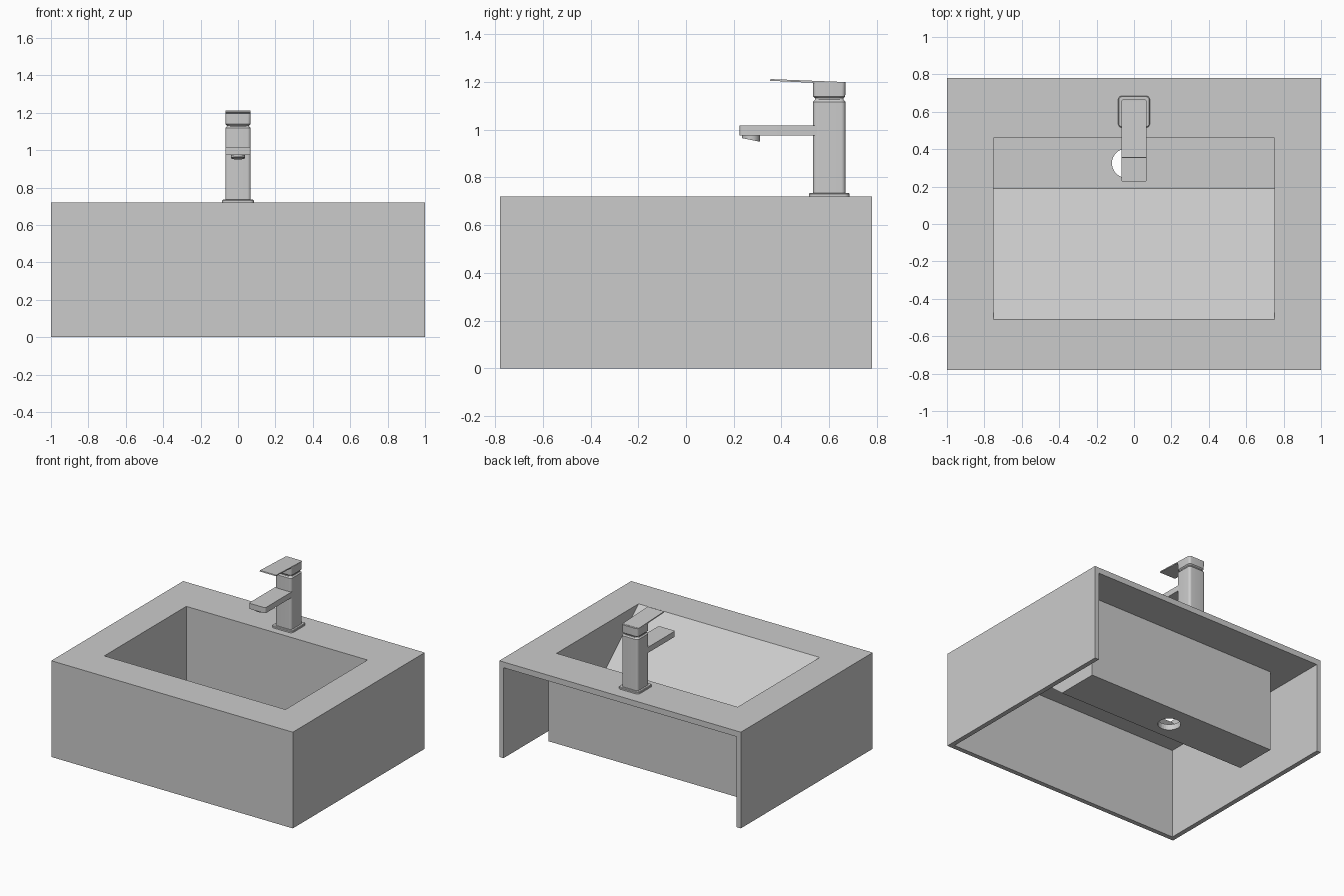
import bpy, bmesh
from math import cos, sin, pi, radians

if "Cube" in bpy.data.objects:
    bpy.data.objects.remove(bpy.data.objects["Cube"])


def make_object(name, rings, smooth=False):
    """Skin a stack of equal-length closed rings and cap both ends."""
    bm = bmesh.new()
    loops = [[bm.verts.new(p) for p in ring] for ring in rings]
    n = len(loops[0])
    for a, b in zip(loops, loops[1:]):
        for i in range(n):
            j = (i + 1) % n
            bm.faces.new((a[i], a[j], b[j], b[i]))
    bm.faces.new(loops[0][::-1])
    bm.faces.new(loops[-1])
    bmesh.ops.recalc_face_normals(bm, faces=bm.faces)
    mesh = bpy.data.meshes.new(name)
    bm.to_mesh(mesh)
    bm.free()
    ob = bpy.data.objects.new(name, mesh)
    bpy.context.collection.objects.link(ob)
    if smooth:
        activate(ob)
        bpy.ops.object.shade_smooth_by_angle(angle=radians(30))
    return ob


def activate(ob):
    bpy.ops.object.select_all(action='DESELECT')
    ob.select_set(True)
    bpy.context.view_layer.objects.active = ob


def prism(name, profile, half_width):
    """Extrude a (y, z) profile along x, symmetric about x = 0."""
    return make_object(name, [[(x, y, z) for y, z in profile]
                              for x in (-half_width, half_width)])


def rect(y0, y1, z0, z1):
    return [(y0, z0), (y1, z0), (y1, z1), (y0, z1)]


def rounded_ring(cy, hx, hy, r, z, steps=6):
    pts = []
    for k, (sx, sy) in enumerate([(1, 1), (-1, 1), (-1, -1), (1, -1)]):
        for i in range(steps + 1):
            a = pi / 2 * (k + i / steps)
            pts.append((sx * (hx - r) + r * cos(a), cy + sy * (hy - r) + r * sin(a), z))
    return pts


def disc_ring(cx, cy, r, z, tilt=0.0, n=32):
    return [(cx + r * cos(2 * pi * i / n), cy + r * sin(2 * pi * i / n),
             z + tilt * r * sin(2 * pi * i / n)) for i in range(n)]


def combine(target, tool, operation):
    mod = target.modifiers.new(operation.lower(), 'BOOLEAN')
    mod.operation, mod.object, mod.solver = operation, tool, 'EXACT'
    activate(target)
    bpy.ops.object.modifier_apply(modifier=mod.name)
    bpy.data.objects.remove(tool)


# Cabinet: thin shell open at the back and underneath
vanity = prism("vanity_basin", rect(-0.78, 0.78, 0, 0.72), 1.0)
combine(vanity, prism("cavity", rect(-0.745, 1.0, -0.2, 0.677), 0.965), 'DIFFERENCE')

# Basin tub with a ramped floor, then its hollow and the drain hole
tub = [(0.5, 0.70), (0.5, 0.067), (0.18, 0.067), (-0.578, 0.70)]
combine(vanity, prism("tub", tub, 0.79), 'UNION')
slope = 0.61 / 0.70
bowl = [(0.46, 0.82), (0.46, 0.72), (0.46, 0.11), (0.19, 0.11), (-0.51, 0.72), (-0.51, 0.82)]
combine(vanity, prism("bowl", bowl, 0.75), 'DIFFERENCE')
drain = make_object("drain", [disc_ring(-0.04, 0.325, 0.078, z) for z in (0.0, 0.2)])
combine(vanity, drain, 'DIFFERENCE')

# Tap base plate, column with neck, and handle block: (z, half size, corner radius)
CY = 0.6
stacks = {
    "tap_base": [(0.715, 0.085, 0.022), (0.731, 0.085, 0.022), (0.735, 0.081, 0.02)],
    "tap_column": [(0.73, 0.068, 0.018), (1.117, 0.068, 0.018),
                   (1.126, 0.06, 0.018), (1.14, 0.06, 0.03)],
    "tap_handle": [(1.132, 0.06, 0.025), (1.14, 0.067, 0.018), (1.199, 0.068, 0.016)],
}
for name, levels in stacks.items():
    make_object(name, [rounded_ring(CY, h, h, r, z) for z, h, r in levels], True)

# Spout and its tilted round nozzle
make_object("tap_spout", [rounded_ring(0.3925, 0.068, 0.1675, r, z)
                          for z, r in ((0.975, 0.012), (1.017, 0.012))], True)
make_object("tap_nozzle", [disc_ring(0, 0.272, 0.037, 0.957, -0.2),
                           disc_ring(0, 0.272, 0.037, 0.985)], True)

# Thin lever plate reaching forward from the handle block
prism("tap_lever", [(0.66, 1.196), (0.655, 1.2), (0.355, 1.212), (0.352, 1.205),
                    (0.54, 1.196)], 0.067)
